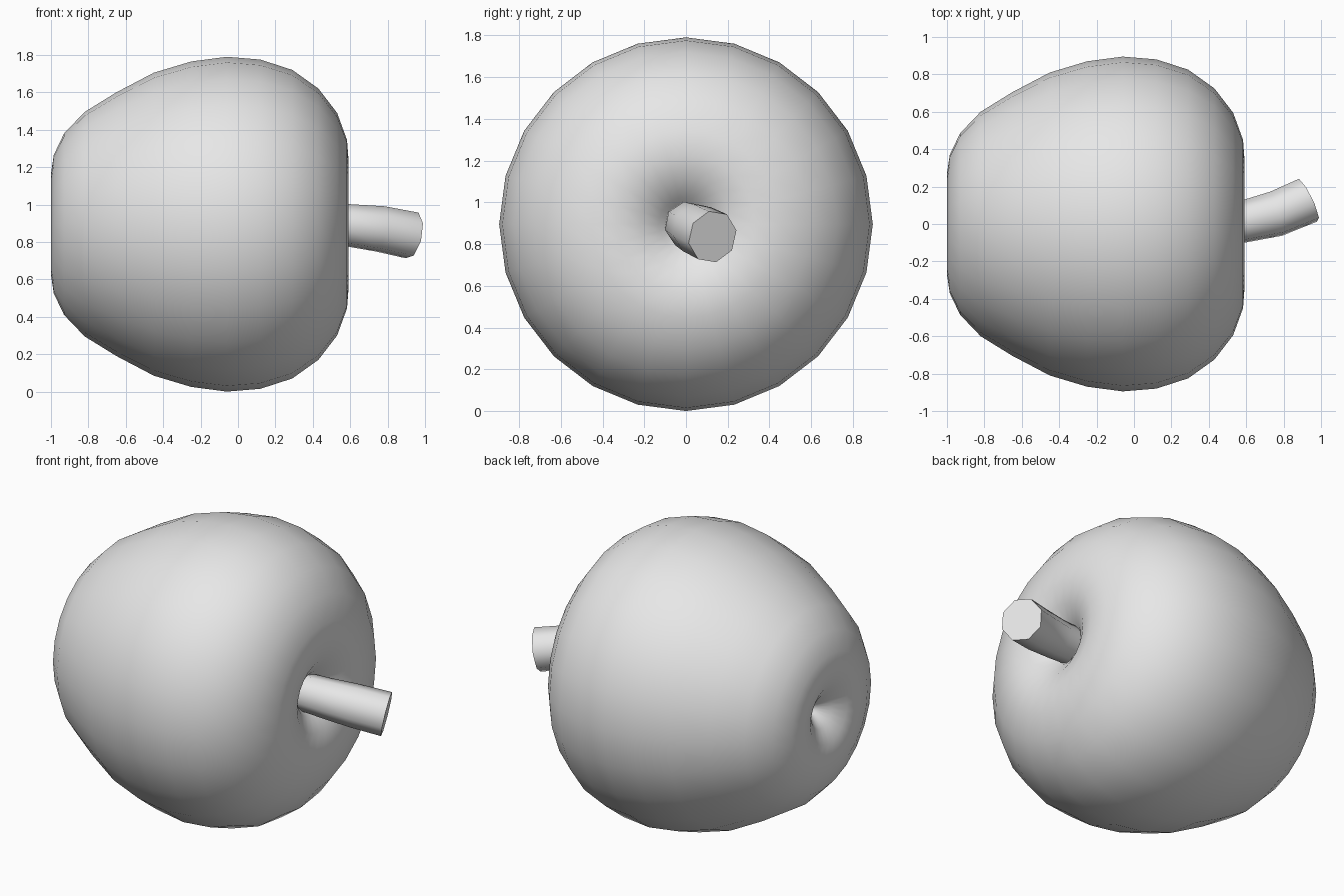
import bpy, bmesh, math
from mathutils import Vector

if "Cube" in bpy.data.objects:
    bpy.data.objects.remove(bpy.data.objects["Cube"])

grey = bpy.data.materials.new("light grey")
grey.use_nodes = True
grey.diffuse_color = (0.8, 0.8, 0.8, 1)
grey.node_tree.nodes["Principled BSDF"].inputs["Base Color"].default_value = (0.8, 0.8, 0.8, 1)

MID = 0.895


def loft(name, rings, sides, start):
    """Skin rings of (centre, axis, radius) and close both ends."""
    bm = bmesh.new()
    loops = []
    for centre, axis, radius in rings:
        turn = Vector((1, 0, 0)).rotation_difference(Vector(axis))
        loop = []
        for i in range(sides):
            a = start + math.tau * i / sides
            spoke = Vector((0, math.cos(a), math.sin(a))) * radius
            loop.append(bm.verts.new(Vector(centre) + turn @ spoke))
        loops.append(loop)
    for a, b in zip(loops, loops[1:]):
        for i in range(sides):
            j = (i + 1) % sides
            bm.faces.new((a[i], a[j], b[j], b[i]))
    bm.faces.new(loops[0])
    bm.faces.new(loops[-1])
    bmesh.ops.recalc_face_normals(bm, faces=bm.faces)
    mesh = bpy.data.meshes.new(name)
    bm.to_mesh(mesh)
    bm.free()
    mesh.materials.append(grey)
    obj = bpy.data.objects.new(name, mesh)
    bpy.context.collection.objects.link(obj)
    bpy.ops.object.select_all(action='DESELECT')
    obj.select_set(True)
    bpy.context.view_layer.objects.active = obj
    bpy.ops.object.shade_smooth_by_angle(angle=math.radians(50))
    return obj


# Fruit body: lathed along x, from the blossom pit round to the stem hollow
profile = [(-0.82, 0.015), (-0.87, 0.04), (-0.93, 0.1), (-0.98, 0.18), (-1.0, 0.27),
           (-0.985, 0.37), (-0.93, 0.485), (-0.82, 0.6), (-0.65, 0.705), (-0.45, 0.81),
           (-0.25, 0.87), (-0.06, 0.895), (0.12, 0.88), (0.29, 0.825), (0.43, 0.725),
           (0.53, 0.595), (0.583, 0.45), (0.592, 0.33), (0.56, 0.22), (0.5, 0.13),
           (0.42, 0.06), (0.37, 0.015)]
loft("fruit_body", [((x, 0, MID), (1, 0, 0), r) for x, r in profile], 24, 0)

# Stem: eight-sided, bending backwards and slightly down, with a flat cut end
stem = [((0.35, 0, MID), (1, 0, 0), 0.105),
        ((0.58, 0.012, 0.89), (1, 0.1, -0.05), 0.115),
        ((0.76, 0.055, 0.87), (1, 0.3, -0.15), 0.125),
        ((0.93, 0.127, 0.835), (1, 0.48, -0.22), 0.128)]
loft("stem", stem, 8, 0.2)
